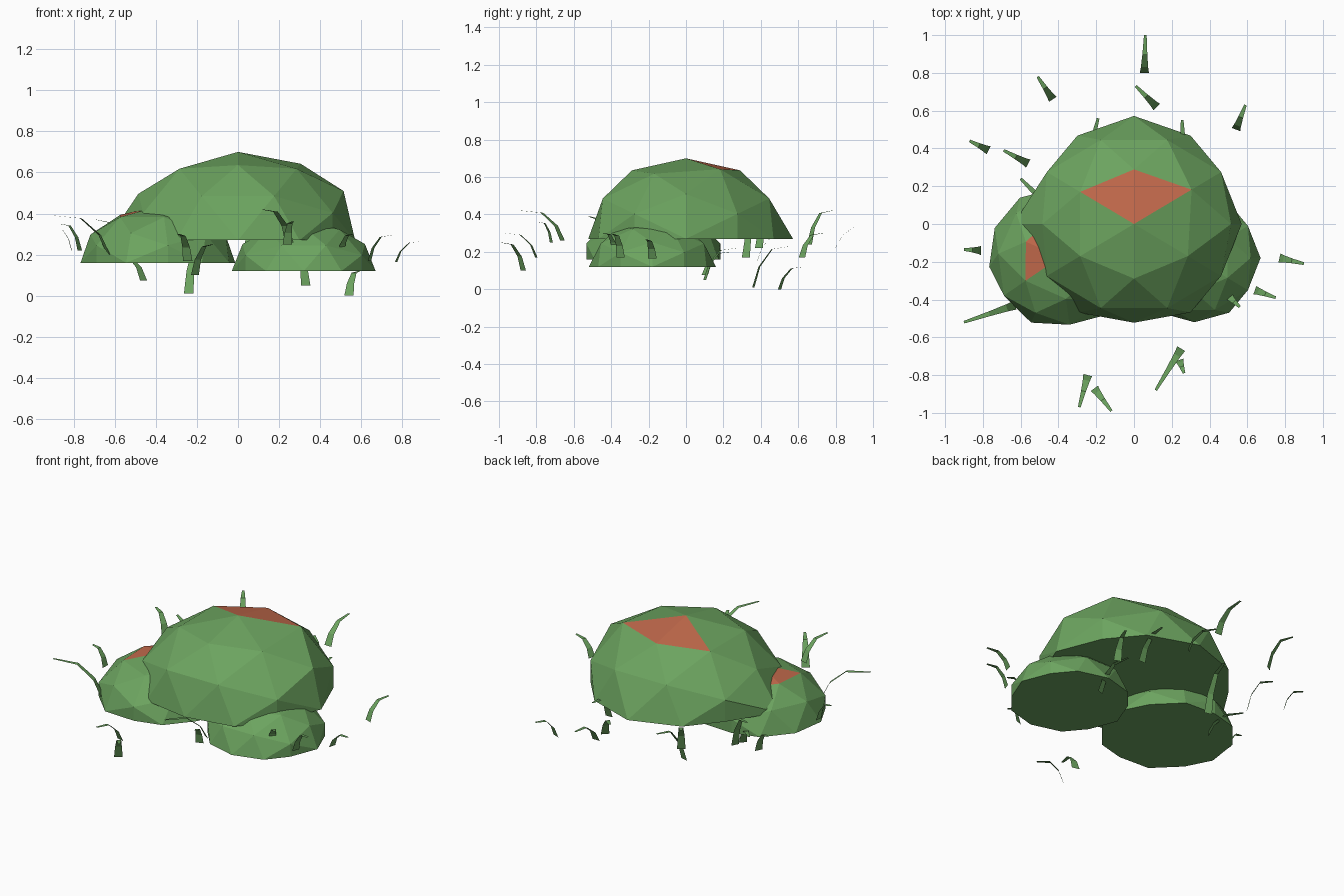
import bpy, bmesh, math
from itertools import combinations
from mathutils import Vector, Matrix

cube = bpy.data.objects.get("Cube")
if cube:
    bpy.data.objects.remove(cube)


def material(name, rgb):
    mat = bpy.data.materials.new(name)
    mat.use_nodes = True
    mat.diffuse_color = (*rgb, 1)
    mat.node_tree.nodes["Principled BSDF"].inputs["Base Color"].default_value = (*rgb, 1)
    return mat


GREEN = material("leaf_green", (0.15, 0.37, 0.115))
ORANGE = material("clay_orange", (0.53, 0.14, 0.07))


def finish(name, bm, mats):
    mesh = bpy.data.meshes.new(name)
    bm.to_mesh(mesh)
    bm.free()
    for mat in mats:
        mesh.materials.append(mat)
    obj = bpy.data.objects.new(name, mesh)
    bpy.context.scene.collection.objects.link(obj)
    return obj


def geodesic_points():
    # Icosahedron with an edge across the top, plus its edge midpoints
    t = (1 + math.sqrt(5)) / 2
    corners = []
    for a in (-1, 1):
        for b in (-t, t):
            corners += [Vector((0, a, b)), Vector((b, 0, a)), Vector((a, b, 0))]
    mids = [p + q for p, q in combinations(corners, 2) if (p - q).length < 2.1]
    return [p.normalized() for p in corners + mids]


def mound(name, centre, size, turn, nudges=()):
    bm = bmesh.new()
    for p in geodesic_points():
        bm.verts.new(p)
    bmesh.ops.convex_hull(bm, input=bm.verts[:])
    bmesh.ops.recalc_face_normals(bm, faces=bm.faces[:])
    # Two faces beside the same crown edge carry the patch
    crown = Vector((0, 0, 1))
    tip = Vector((0, 0.526, 0.851))
    for f in bm.faces:
        near = [any((v.co - k).length < 0.05 for v in f.verts) for k in (crown, tip)]
        f.material_index = int(all(near))
    # Uneven bulges, then a flattened underside
    for direction, factor in nudges:
        d = Vector(direction).normalized()
        for v in bm.verts:
            if v.co.normalized().dot(d) > 0.98:
                v.co *= factor
    for v in bm.verts:
        v.co.z = max(v.co.z, 0)
    bm.transform(Matrix.Translation(centre) @ Matrix.Rotation(math.radians(turn), 4, "Z")
                 @ Matrix.Diagonal((*size, 1)))
    finish(name, bm, [GREEN, ORANGE])


mound("main_mound", (0, 0, 0.27), (0.57, 0.55, 0.43), 0,
      [((-1, 0, 0), 1.12), ((0.5, 0.31, 0.81), 1.07), ((0, 1, 0), 1.04),
       ((0, -1, 0), 0.95), ((0.85, 0, 0.53), 1.06)])
mound("right_mound", (-0.39, -0.175, 0.16), (0.38, 0.38, 0.275), 66)
mound("left_mound", (0.32, -0.18, 0.12), (0.35, 0.34, 0.25), 0)


def blade(name, root, tip):
    # Tapered strip that rises steeply and then arches outward
    root, tip = Vector(root), Vector(tip)
    run = tip - root
    side = Vector((-run.y, run.x, 0)).normalized()
    bm = bmesh.new()
    rows = []
    for along, up, half in ((0, 0, 0.024), (0.16, 0.5, 0.019),
                            (0.5, 0.93, 0.013), (1, 1, 0.007)):
        p = root + Vector((run.x * along, run.y * along, run.z * up))
        rows.append([bm.verts.new(p - side * half), bm.verts.new(p + side * half)])
    for a, b in zip(rows, rows[1:]):
        bm.faces.new((a[0], b[0], b[1], a[1]))
    finish(name, bm, [GREEN])


# Grass blades: root and tip
BLADES = [
    ((0.055, 0.80, 0.22), (0.06, 1.0, 0.345)),
    ((0.12, 0.62, 0.17), (0.01, 0.73, 0.30)),
    ((-0.43, 0.66, 0.24), (-0.51, 0.78, 0.42)),
    ((0.54, 0.50, 0.0), (0.59, 0.63, 0.12)),
    ((-0.24, 0.36, 0.01), (-0.19, 0.56, 0.23)),
    ((0.33, 0.10, 0.05), (0.27, 0.27, 0.22)),
    ((0.26, 0.38, 0.15), (0.255, 0.55, 0.30)),
    ((-0.46, 0.10, 0.075), (-0.60, 0.24, 0.20)),
    ((-0.56, 0.32, 0.17), (-0.69, 0.39, 0.37)),
    ((-0.77, 0.39, 0.22), (-0.87, 0.44, 0.35)),
    ((-0.81, -0.14, 0.22), (-0.90, -0.135, 0.33)),
    ((-0.63, -0.43, 0.20), (-0.90, -0.52, 0.39)),
    ((-0.245, -0.80, 0.17), (-0.29, -0.97, 0.30)),
    ((-0.21, -0.87, 0.10), (-0.12, -0.99, 0.25)),
    ((0.25, -0.66, 0.26), (0.115, -0.88, 0.42)),
    ((0.24, -0.72, 0.25), (0.265, -0.79, 0.36)),
    ((0.77, -0.18, 0.165), (0.90, -0.21, 0.265)),
    ((0.64, -0.35, 0.17), (0.75, -0.39, 0.295)),
    ((0.50, -0.38, 0.20), (0.56, -0.44, 0.30)),
]
for i, (root, tip) in enumerate(BLADES):
    blade(f"grass_blade_{i + 1}", root, tip)
